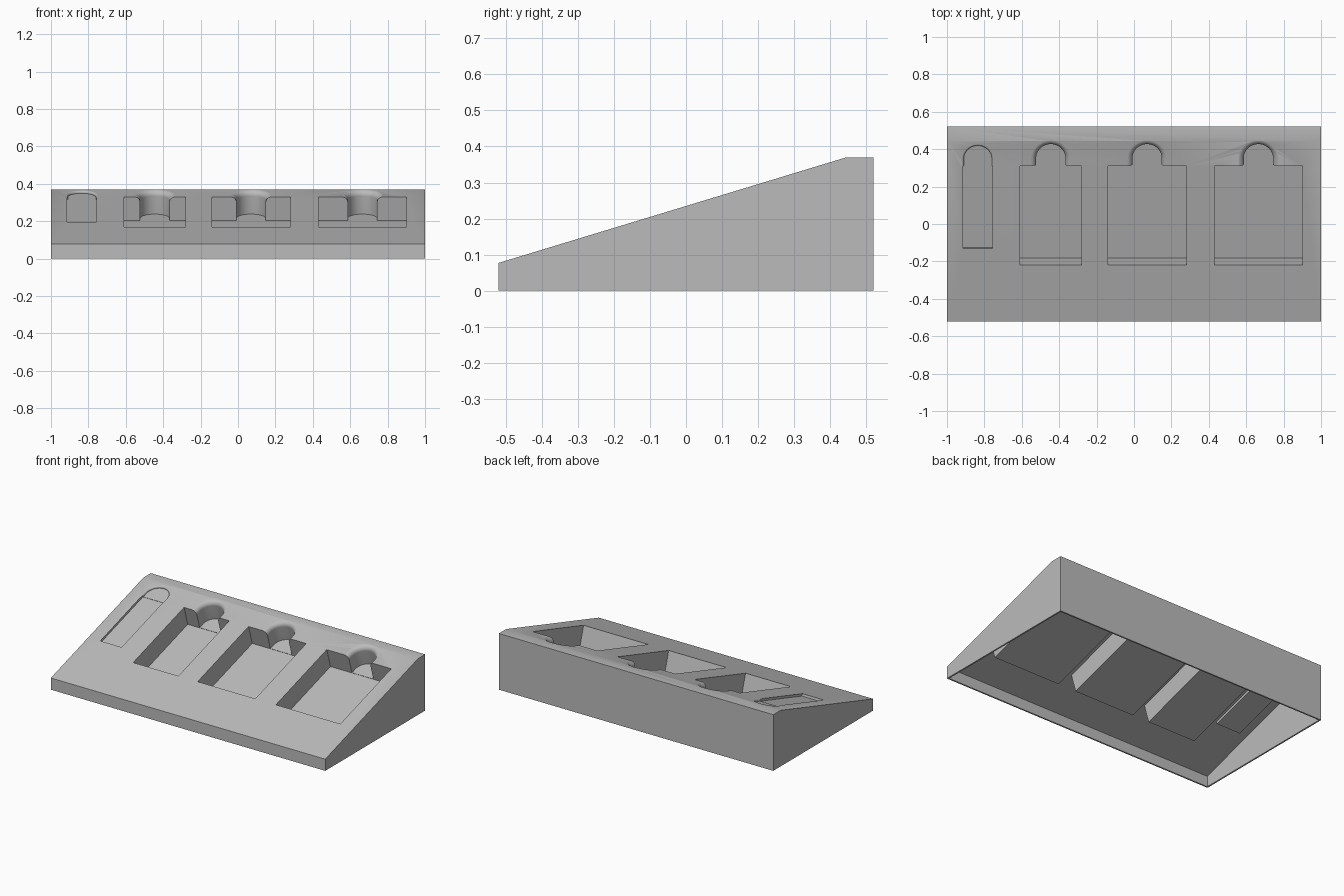
import bpy, bmesh, math
from mathutils import Vector

if "Cube" in bpy.data.objects:
    bpy.data.objects.remove(bpy.data.objects["Cube"], do_unlink=True)

# Slope frame: u across, v up the slope, w out of the slope
FRONT, LOW, RIDGE, TOP = 0.52, 0.077, 0.445, 0.37
TILT = math.atan2(TOP - LOW, RIDGE + FRONT)
C, S = math.cos(TILT), math.sin(TILT)
WALL = 0.01
ABOVE = 0.06


def on_slope(u, v, w):
    return Vector((u, -FRONT + v * C - w * S, LOW + v * S + w * C))


def along(y):
    return (y + FRONT) / C


def loft(name, rings):
    """Closed solid through a stack of matching outlines."""
    bm = bmesh.new()
    loops = [[bm.verts.new(p) for p in ring] for ring in rings]
    n = len(loops[0])
    for a, b in zip(loops, loops[1:]):
        for i in range(n):
            j = (i + 1) % n
            bm.faces.new((a[i], a[j], b[j], b[i]))
    bm.faces.new(loops[0])
    bm.faces.new(loops[-1])
    bmesh.ops.recalc_face_normals(bm, faces=bm.faces)
    mesh = bpy.data.meshes.new(name)
    bm.to_mesh(mesh)
    bm.free()
    ob = bpy.data.objects.new(name, mesh)
    bpy.context.collection.objects.link(ob)
    return ob


def prism(name, half_width, profile):
    return loft(name, [[Vector((x, y, z)) for y, z in profile]
                       for x in (-half_width, half_width)])


def box_cutter(x0, x1, y0, y1, depth, grow=0.0):
    v0, v1 = along(y0) - grow, along(y1) + grow
    outline = [(x0 - grow, v0), (x1 + grow, v0), (x1 + grow, v1), (x0 - grow, v1)]
    return loft("pocket_cutter", [[on_slope(u, v, w) for u, v in outline]
                                  for w in (ABOVE, -depth - grow)])


def notch_cutter(x, y, radius, fillet, depth, neck, grow=0.0):
    """Half-round finger notch with a rounded rim and a straight neck."""
    steps = 8
    levels = [(ABOVE, radius + fillet)]
    for k in range(steps + 1):
        a = math.pi / 2 * k / steps
        levels.append((-fillet * (1 - math.cos(a)) - grow,
                       radius + fillet * (1 - math.sin(a))))
    levels.append((-depth - grow, radius))
    v = along(y)
    rings = []
    for w, r in levels:
        r += grow
        ring = [on_slope(x + r * math.cos(t), v + r * math.sin(t), w)
                for t in (math.pi * i / 32 for i in range(33))]
        ring += [on_slope(x - r, v - neck, w), on_slope(x + r, v - neck, w)]
        rings.append(ring)
    return loft("notch_cutter", rings)


def cut(target, cutter):
    cutter.hide_render = True
    mod = target.modifiers.new("cut", "BOOLEAN")
    mod.operation = "DIFFERENCE"
    mod.solver = "EXACT"
    mod.object = cutter
    bpy.context.view_layer.objects.active = target
    bpy.ops.object.modifier_apply(modifier=mod.name)
    bpy.data.objects.remove(cutter, do_unlink=True)


# Wedge body and the hollow beneath it
body = prism("sloped_tray", 1.0, [(-FRONT, 0), (FRONT, 0), (FRONT, TOP),
                                  (RIDGE, TOP), (-FRONT, LOW)])
inset = FRONT - WALL
drop = WALL / C
cavity = prism("hollow_cutter", 1.0 - WALL, [
    (-inset, -0.05), (inset, -0.05), (inset, TOP - WALL),
    (RIDGE - 0.002, TOP - WALL), (-inset, LOW + WALL * S / C - drop)])

# Pockets: x range, y range, depth, notch radius, rim fillet
DEEP = 0.132
pockets = [
    (-0.913, -0.757, -0.13, 0.31, 0.015, 0.075, 0.01),
    (-0.61, -0.28, -0.22, 0.31, DEEP, 0.078, 0.03),
    (-0.14, 0.28, -0.22, 0.31, DEEP, 0.078, 0.03),
    (0.43, 0.90, -0.22, 0.31, DEEP, 0.078, 0.03),
]


def cutters(pocket, grow=0.0):
    x0, x1, y0, y1, depth, radius, fillet = pocket
    yield box_cutter(x0, x1, y0, y1, depth, grow)
    yield notch_cutter((x0 + x1) / 2, 0.345, radius, fillet,
                       depth - 0.002, 0.06, grow)


# Leave a wall around every pocket, then hollow the body and open the pockets
for pocket in pockets:
    for cutter in cutters(pocket, WALL):
        cut(cavity, cutter)
cut(body, cavity)
for pocket in pockets:
    for cutter in cutters(pocket):
        cut(body, cutter)

# Plain grey finish
grey = bpy.data.materials.new("plain_grey")
grey.use_nodes = True
colour = (0.5, 0.5, 0.5, 1)
grey.diffuse_color = colour
grey.node_tree.nodes["Principled BSDF"].inputs["Base Color"].default_value = colour
body.data.materials.clear()
body.data.materials.append(grey)

bpy.ops.object.select_all(action="DESELECT")
body.select_set(True)
bpy.context.view_layer.objects.active = body
bpy.ops.object.shade_smooth_by_angle(angle=math.radians(30))
